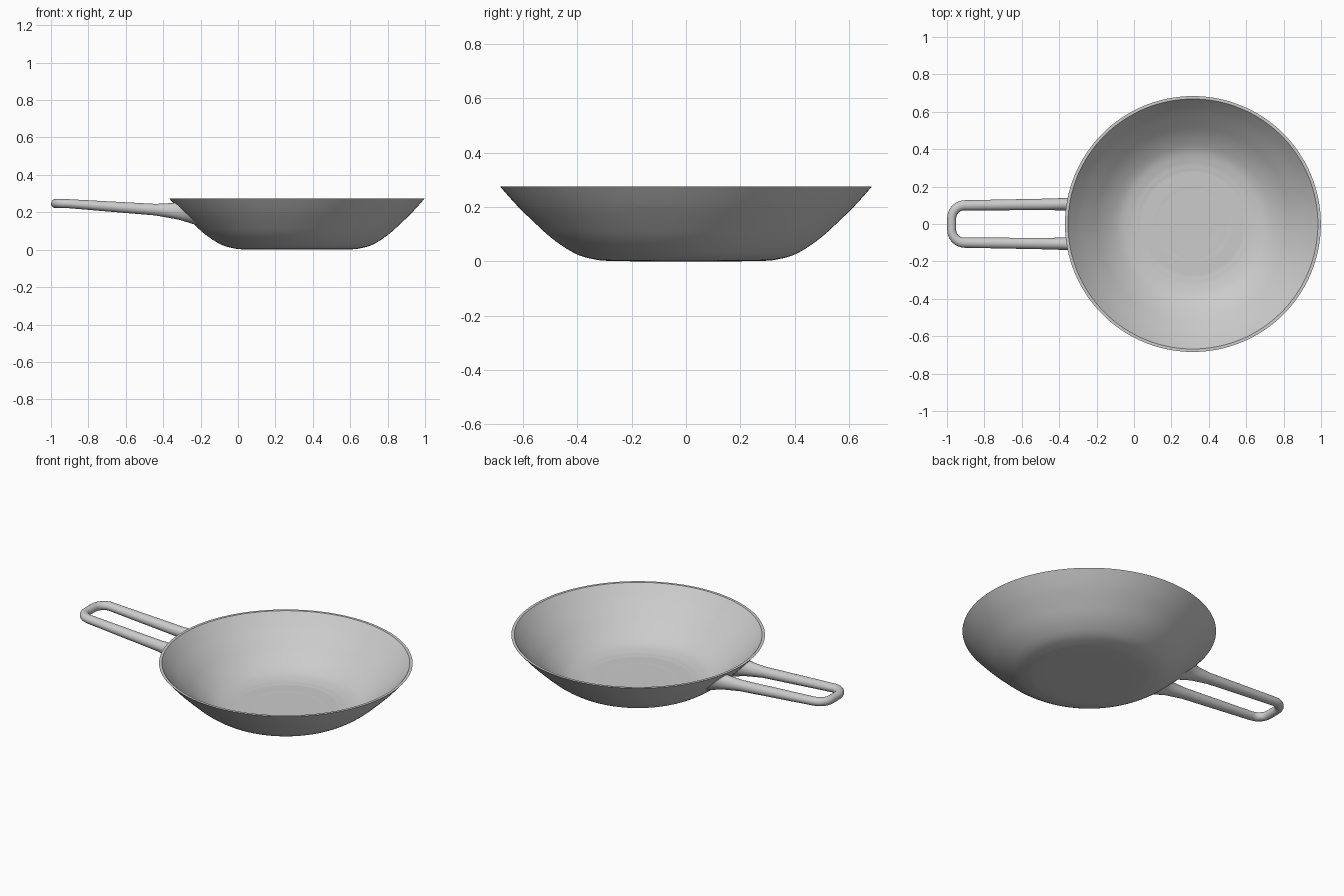
import bpy, bmesh, math
from mathutils import Vector

if "Cube" in bpy.data.objects:
    bpy.data.objects.remove(bpy.data.objects["Cube"])

CX = 0.315          # bowl centre on x
SEG = 128           # sides of the bowl
WALL = 0.012

# outer bowl profile (radius, height)
OUTER = [(0, 0.0), (0.15, 0.0), (0.29, 0.002), (0.345, 0.009), (0.395, 0.023),
         (0.445, 0.05), (0.50, 0.09), (0.555, 0.14), (0.61, 0.193),
         (0.65, 0.236), (0.684, 0.275)]


def smooth_curve(pts, n=5):
    """Catmull-Rom samples through the points."""
    p = [Vector(q) for q in pts]
    p = [p[0] * 2 - p[1]] + p + [p[-1] * 2 - p[-2]]
    out = []
    for a, b, c, d in zip(p, p[1:], p[2:], p[3:]):
        for i in range(n):
            t = i / n
            out.append(0.5 * (2 * b + (c - a) * t + (2 * a - 5 * b + 4 * c - d) * t * t
                              + (3 * b - a - 3 * c + d) * t ** 3))
    return out + [p[-2]]


def finish(name, bm):
    bmesh.ops.recalc_face_normals(bm, faces=bm.faces)
    mesh = bpy.data.meshes.new(name)
    bm.to_mesh(mesh)
    bm.free()
    ob = bpy.data.objects.new(name, mesh)
    bpy.context.collection.objects.link(ob)
    bpy.ops.object.select_all(action='DESELECT')
    ob.select_set(True)
    bpy.context.view_layer.objects.active = ob
    bpy.ops.object.shade_smooth_by_angle(angle=math.radians(50))
    return ob


def skin(bm, rings):
    """Bridge successive closed rings of vertices."""
    for a, b in zip(rings, rings[1:]):
        n = len(a)
        for i in range(n):
            j = (i + 1) % n
            bm.faces.new((a[i], a[j], b[j], b[i]))


outer = smooth_curve(OUTER)

# Bowl: outer wall, thin rim, inner wall with faint turned rings on the floor
inner = []
for i, p in enumerate(outer):
    t = (outer[min(i + 1, len(outer) - 1)] - outer[max(i - 1, 0)]).normalized()
    q = p + Vector((-t.y, t.x)) * WALL
    if i == len(outer) - 1:
        q = p + Vector((-0.01, 0))
    inner.append(q)
floor_z = inner[0].y
floor = [Vector((0.20 + 0.01 * k, floor_z + (0.0012 if k % 2 else 0))) for k in range(9)]
inner = [p for p in inner if p.x < 0.19] + floor + [p for p in inner if p.x > 0.285]
profile = outer[1:] + inner[:0:-1]

bm = bmesh.new()
rings = []
for p in profile:
    rings.append([bm.verts.new((CX + p.x * math.cos(2 * math.pi * k / SEG),
                                p.x * math.sin(2 * math.pi * k / SEG), p.y))
                  for k in range(SEG)])
skin(bm, rings)
bm.faces.new(rings[0])
bm.faces.new(rings[-1])
finish("pan_bowl", bm)


# Handle: one looped rod whose two ends flare onto the bowl wall
def wall_x(y, z):
    for a, b in zip(outer, outer[1:]):
        if a.y <= z <= b.y and b.y > a.y:
            r = a.x + (b.x - a.x) * (z - a.y) / (b.y - a.y)
            return CX - math.sqrt(r * r - y * y)
    return CX - outer[-1].x


# stations: x, y, tangent angle, centre z, half width, half height, gap to the wall
half = [(None, 0.108, 0, 0.190, 0.050, 0.062, -0.006),
        (None, 0.107, 0, 0.196, 0.040, 0.053, 0.025),
        (None, 0.106, 0, 0.204, 0.034, 0.043, 0.065)]
for k in range(7):
    t = k / 6
    half.append((-0.44 - 0.465 * t, 0.105 - 0.005 * t, 0, 0.214 + 0.032 * t,
                 0.031 - 0.004 * t, 0.031 - 0.007 * t, None))
for k in range(1, 10):
    a = math.pi / 2 * k / 9
    half.append((-0.905 - 0.07 * math.sin(a), 0.03 + 0.07 * math.cos(a), a,
                 0.247, 0.027 - 0.003 * k / 9, 0.024, None))
path = [(s, 1) for s in half] + [(s, -1) for s in reversed(half)]

bm = bmesh.new()
rings = []
for (x, y, ang, z, hw, hh, gap), side in path:
    ring = []
    for k in range(24):
        a = 2 * math.pi * k / 24
        w, vz = hw * math.cos(a) * side, z + hh * math.sin(a)
        if gap is None:
            vx, vy = x - w * side * math.sin(ang), side * y + w * math.cos(ang)
        else:
            vy = side * y + w
            vx = wall_x(vy, vz) - gap
        if side < 0:
            vy = -(y + hw * math.cos(a) * math.cos(ang))
        ring.append(bm.verts.new((vx, vy, vz)))
    rings.append(ring)
skin(bm, rings)
bm.faces.new(rings[0])
bm.faces.new(rings[-1])
finish("handle_loop", bm)
